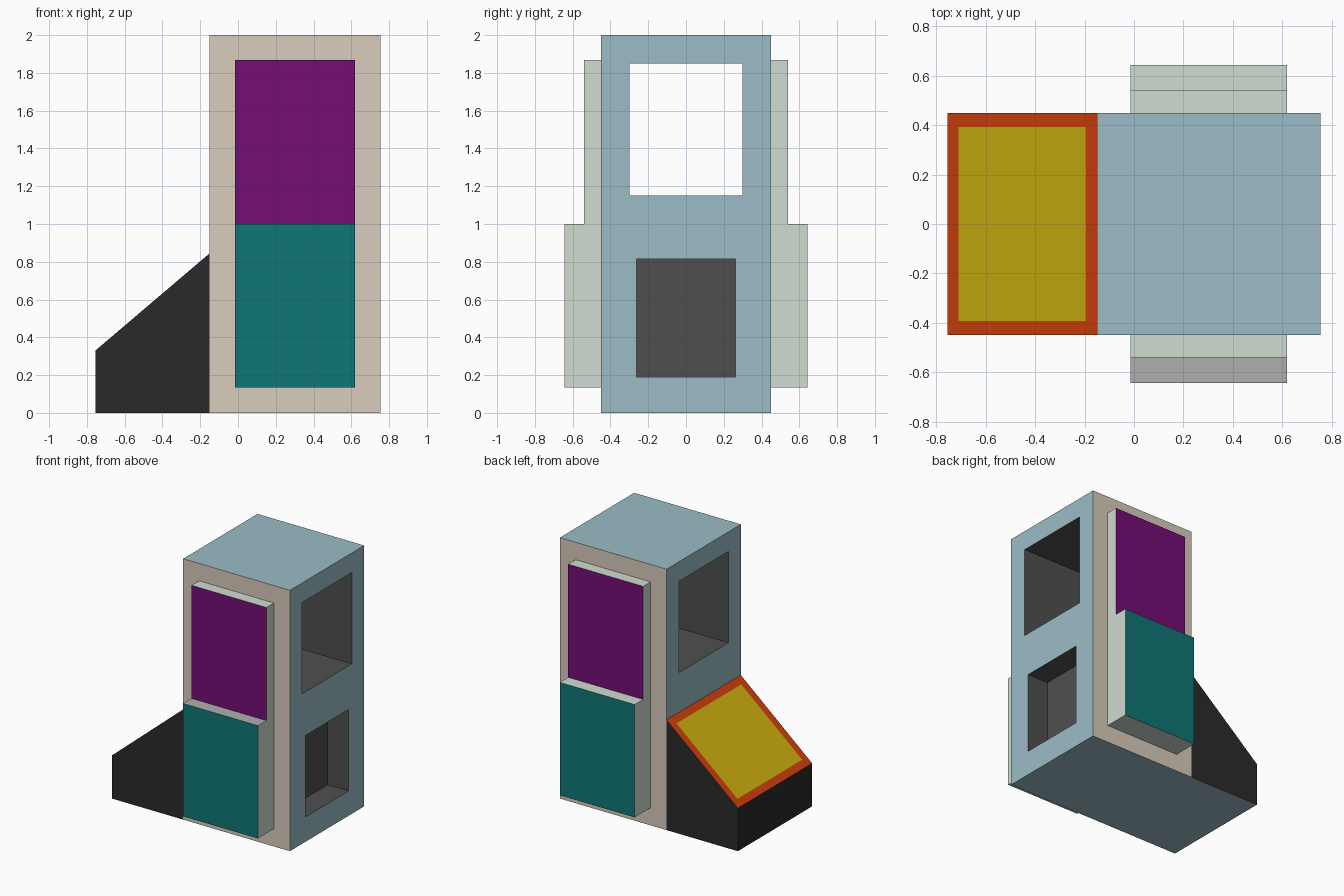
import bpy, bmesh
from mathutils import Vector

if "Cube" in bpy.data.objects:
    bpy.data.objects.remove(bpy.data.objects["Cube"])


def material(name, hex_colour):
    rgb = [int(hex_colour[i:i + 2], 16) / 255 for i in (0, 2, 4)]
    rgb = [c / 12.92 if c <= 0.04045 else ((c + 0.055) / 1.055) ** 2.4 for c in rgb]
    mat = bpy.data.materials.new(name)
    mat.diffuse_color = (*rgb, 1)
    mat.use_nodes = True
    mat.node_tree.nodes["Principled BSDF"].inputs["Base Color"].default_value = mat.diffuse_color
    return mat


BLUE = material("blue", "9BBCC6")
BEIGE = material("beige", "D8CCBC")
INNER = material("dark_grey", "4F4F4F")
PALE = material("pale_green", "D0DCD0")
LEDGE = material("ledge_grey", "B0AFB0")
PURPLE = material("purple", "750D75")
TEAL = material("teal", "0F7676")
BLACK = material("black", "2A2A2A")
ORANGE = material("orange", "D0400C")
YELLOW = material("yellow", "CFB00F")


def prism(name, profile, y0, y1, paint, inset=None):
    """Extrude an xz profile along y; paint(normal) picks a material, None drops a hidden face."""
    bm = bmesh.new()
    cap = bm.faces.new([bm.verts.new((x, y0, z)) for x, z in profile])
    ext = bmesh.ops.extrude_face_region(bm, geom=[cap], use_keep_orig=True)["geom"]
    bmesh.ops.translate(bm, vec=Vector((0, y1 - y0, 0)),
                        verts=[v for v in ext if isinstance(v, bmesh.types.BMVert)])
    bmesh.ops.recalc_face_normals(bm, faces=bm.faces)
    mats, hidden = [], []
    for f in bm.faces:
        mat = paint(f.normal)
        if mat is None:
            hidden.append(f)
            continue
        if mat not in mats:
            mats.append(mat)
        f.material_index = mats.index(mat)
    # optional framed panel: inset every face painted with the first material of the pair
    if inset:
        frame, centre, width = inset
        faces = [f for f in bm.faces if f not in hidden and mats[f.material_index] == frame]
        rim = bmesh.ops.inset_individual(bm, faces=faces, thickness=width)["faces"]
        mats.append(centre)
        for f in faces:
            f.material_index = len(mats) - 1
        for f in rim:
            f.material_index = mats.index(frame)
    bmesh.ops.delete(bm, geom=hidden, context='FACES')
    mesh = bpy.data.meshes.new(name)
    bm.to_mesh(mesh)
    bm.free()
    for mat in mats:
        mesh.materials.append(mat)
    obj = bpy.data.objects.new(name, mesh)
    bpy.context.collection.objects.link(obj)
    return obj


def rect(x0, x1, z0, z1):
    return [(x0, z0), (x1, z0), (x1, z1), (x0, z1)]


# Tower body
body = prism("tower_body", rect(-0.15, 0.755, 0, 2), -0.45, 0.45,
             lambda n: BEIGE if abs(n.y) > 0.5 else BLUE)
body.data.materials.append(INNER)

# Upper tunnel right through, lower recess in the right side only
cutters = [prism("tunnel_cutter", rect(-0.4, 1, 1.15, 1.85), -0.3, 0.3, lambda n: INNER),
           prism("recess_cutter", rect(0.577, 1, 0.19, 0.815), -0.263, 0.263, lambda n: INNER)]
bpy.context.view_layer.objects.active = body
for cutter in cutters:
    cutter.hide_render = True
    mod = body.modifiers.new(cutter.name, 'BOOLEAN')
    mod.object = cutter
    mod.operation = 'DIFFERENCE'
    mod.solver = 'EXACT'
    mod.material_mode = 'TRANSFER'
    bpy.ops.object.modifier_apply(modifier=mod.name)
    bpy.data.objects.remove(cutter)


# Sloped console on the left
def console_paint(n):
    if n.x > 0.9:
        return None
    if n.z > 0.5:
        return ORANGE
    return BLUE if n.z < -0.5 else BLACK


prism("sloped_console", [(-0.755, 0), (-0.15, 0), (-0.15, 0.845), (-0.755, 0.33)],
      -0.45, 0.45, console_paint, inset=(ORANGE, YELLOW, 0.082))

# Stepped panels on front and back
for side, s in (("front", -1), ("back", 1)):
    def upper_paint(n):
        if n.z < -0.5 or n.y * s < -0.5:
            return None
        return PURPLE if n.y * s > 0.5 else PALE

    def lower_paint(n):
        if n.y * s < -0.5:
            return None
        if n.y * s > 0.5:
            return TEAL
        return LEDGE if n.z > 0.5 and s < 0 else PALE

    prism(side + "_upper_panel", rect(-0.015, 0.62, 1, 1.867), s * 0.45, s * 0.541, upper_paint)
    prism(side + "_lower_panel", rect(-0.015, 0.62, 0.135, 1), s * 0.45, s * 0.643, lower_paint)
